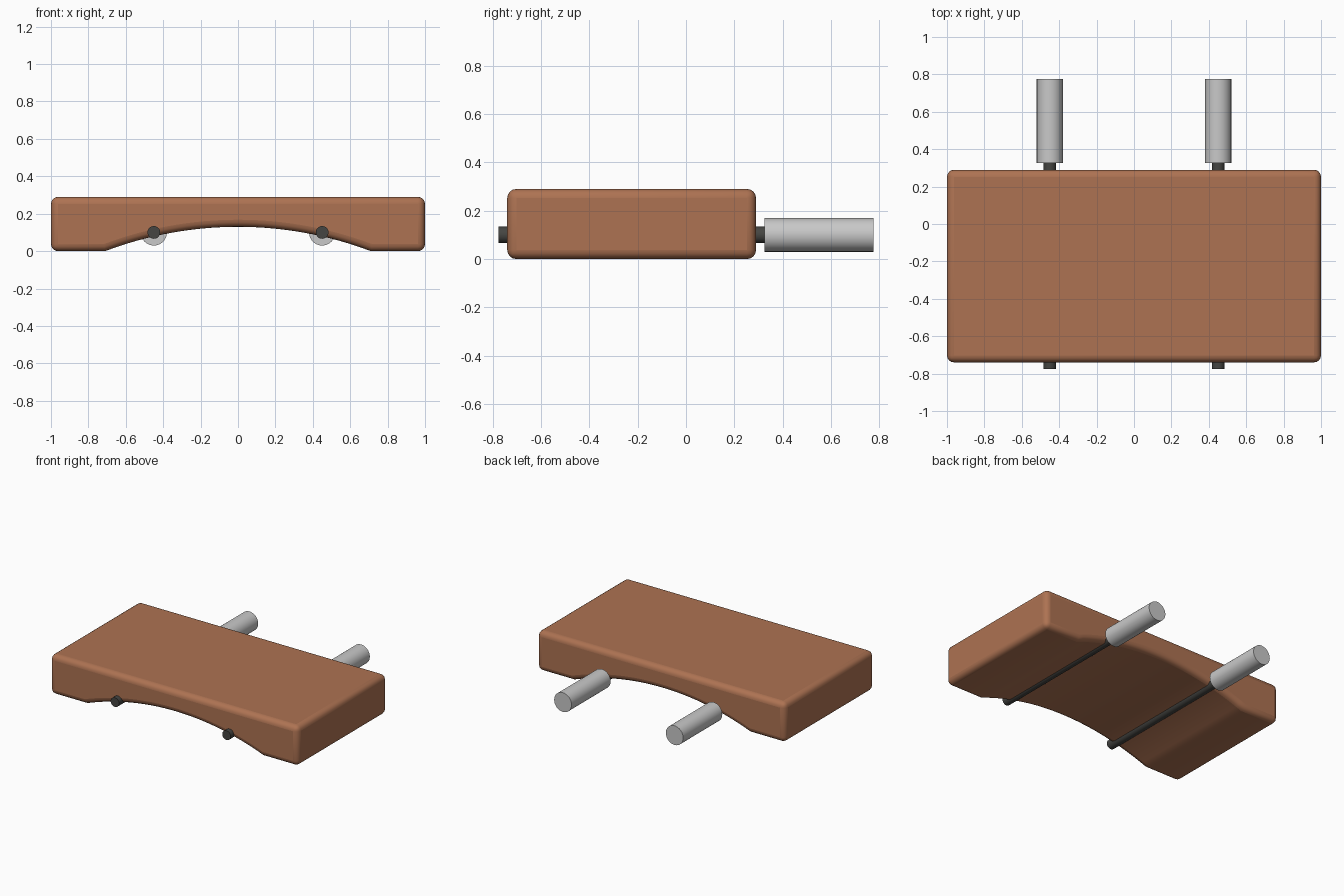
import bpy, bmesh, math

if "Cube" in bpy.data.objects:
    bpy.data.objects.remove(bpy.data.objects["Cube"])


def material(name, rgb):
    m = bpy.data.materials.new(name)
    m.diffuse_color = (*rgb, 1)
    m.use_nodes = True
    m.node_tree.nodes["Principled BSDF"].inputs["Base Color"].default_value = m.diffuse_color
    return m


BROWN = material("warm brown", (0.42, 0.17, 0.085))
DARK = material("dark steel", (0.06, 0.06, 0.055))
SILVER = material("light metal", (0.58, 0.58, 0.58))


def smooth(ob):
    bpy.ops.object.select_all(action='DESELECT')
    ob.select_set(True)
    bpy.context.view_layer.objects.active = ob
    bpy.ops.object.shade_smooth_by_angle(angle=math.radians(35))


def rod(name, x, z, radius, y0, y1, mat):
    bpy.ops.mesh.primitive_cylinder_add(
        vertices=32, radius=radius, depth=y1 - y0,
        location=(x, (y0 + y1) / 2, z), rotation=(math.pi / 2, 0, 0))
    ob = bpy.context.object
    ob.name = name
    ob.data.materials.append(mat)
    smooth(ob)


# Deck block: side profile with an arched underside, extruded along y
HALF, TOP, FRONT, BACK = 1.0, 0.29, -0.74, 0.29
SPAN, RISE, STEPS = 0.71, 0.13, 32
R = (SPAN ** 2 + RISE ** 2) / (2 * RISE)
sweep = math.asin(SPAN / R)
profile = [(-HALF, TOP), (-HALF, 0)]
for i in range(STEPS + 1):
    a = sweep * (2 * i / STEPS - 1)
    profile.append((R * math.sin(a), max(0, RISE - R + R * math.cos(a))))
profile += [(HALF, 0), (HALF, TOP)]

bm = bmesh.new()
face = bm.faces.new([bm.verts.new((x, FRONT, z)) for x, z in profile])
ext = bmesh.ops.extrude_face_region(bm, geom=[face])
verts = [g for g in ext["geom"] if isinstance(g, bmesh.types.BMVert)]
bmesh.ops.translate(bm, verts=verts, vec=(0, BACK - FRONT, 0))
bmesh.ops.recalc_face_normals(bm, faces=bm.faces)
mesh = bpy.data.meshes.new("deck_block")
bm.to_mesh(mesh)
bm.free()
deck = bpy.data.objects.new("deck_block", mesh)
bpy.context.collection.objects.link(deck)
mesh.materials.append(BROWN)
smooth(deck)

# Rounded outer edges
bevel = deck.modifiers.new("rounded_edges", 'BEVEL')
bevel.width = 0.038
bevel.segments = 4
bevel.limit_method = 'ANGLE'
bevel.angle_limit = math.radians(40)
bevel.use_clamp_overlap = False
# Bevel first, then smooth by angle
deck.modifiers.move(len(deck.modifiers) - 1, 0)

# Two axles with a thick sleeve at the back end
for side, x in (("left", -0.45), ("right", 0.45)):
    rod(side + "_axle", x, 0.10, 0.034, -0.775, 0.34, DARK)
    rod(side + "_sleeve", x, 0.10, 0.07, 0.325, 0.775, SILVER)
